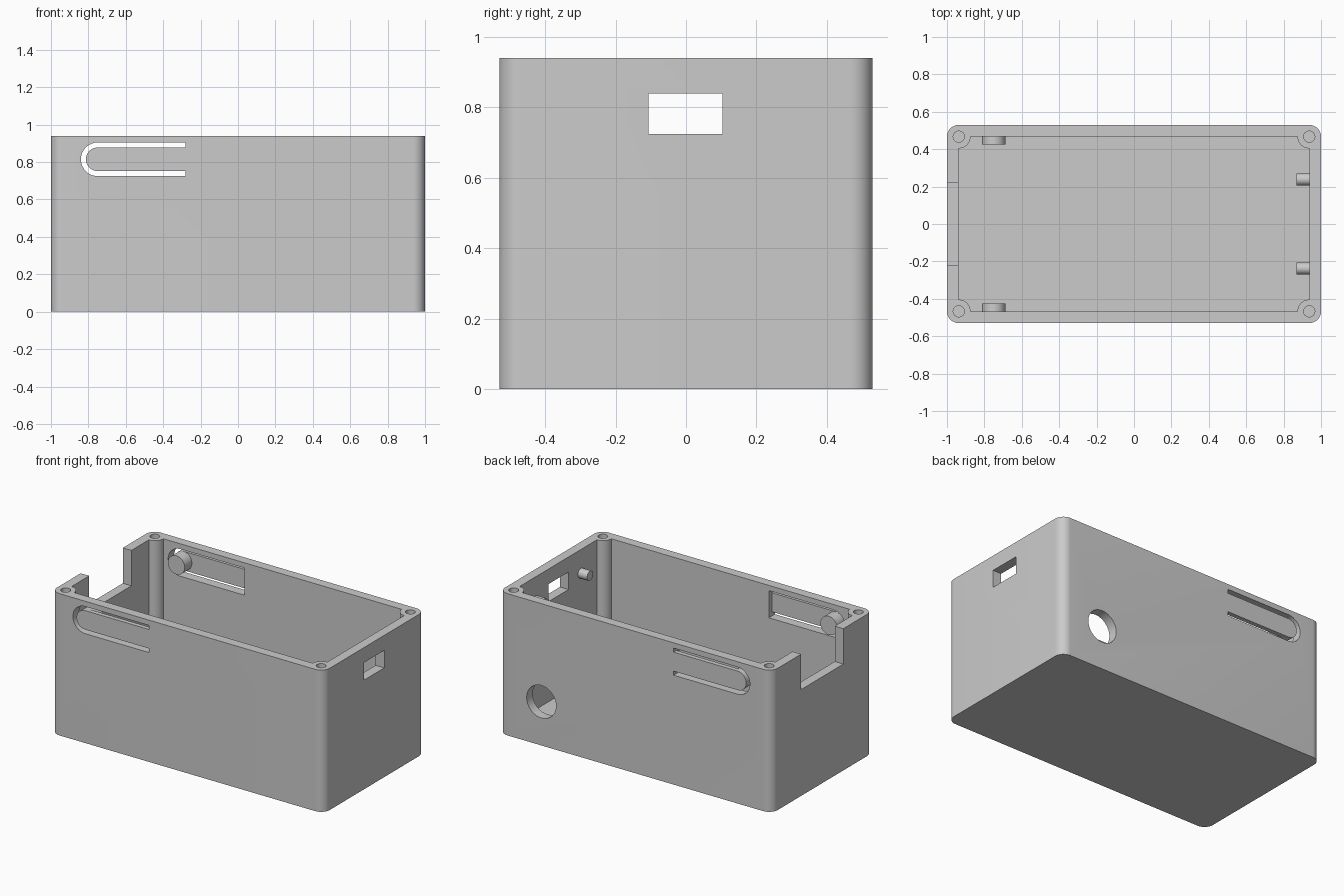
import bpy
import bmesh
from math import cos, sin, pi, radians
from mathutils import Vector

if "Cube" in bpy.data.objects:
    bpy.data.objects.remove(bpy.data.objects["Cube"])

LENGTH, DEPTH, HEIGHT = 2.0, 1.06, 0.94
CORNER = 0.063                       # outer corner and screw post radius
POST_X, POST_Y = 1 - CORNER, DEPTH / 2 - CORNER
FLOOR = 0.06
TONGUE_X, TONGUE_Z, ROOT_X = -0.75, 0.815, -0.28
PORT_Z = 0.783

grey = bpy.data.materials.new("plain grey")
grey.use_nodes = True
grey.diffuse_color = (0.6, 0.6, 0.6, 1)
grey.node_tree.nodes["Principled BSDF"].inputs["Base Color"].default_value = (0.6, 0.6, 0.6, 1)


def arc(cx, cy, r, start, end, steps=12):
    angles = [radians(start + (end - start) * i / steps) for i in range(steps + 1)]
    return [(cx + r * cos(a), cy + r * sin(a)) for a in angles]


def circle(cx, cy, r, steps=32):
    return arc(cx, cy, r, 0, 360, steps)[:-1]


def rect(x0, y0, x1, y1):
    return [(x0, y0), (x1, y0), (x1, y1), (x0, y1)]


def prism(name, points, axis, start, end):
    """Extrude a flat outline along one axis."""
    place = {"x": lambda p: (start, p[0], p[1]),
             "y": lambda p: (p[0], start, p[1]),
             "z": lambda p: (p[0], p[1], start)}[axis]
    bm = bmesh.new()
    face = bm.faces.new([bm.verts.new(place(p)) for p in points])
    grown = bmesh.ops.extrude_face_region(bm, geom=[face])["geom"]
    shift = Vector([(end - start) * (axis == a) for a in "xyz"])
    bmesh.ops.translate(bm, vec=shift,
                        verts=[v for v in grown if isinstance(v, bmesh.types.BMVert)])
    bmesh.ops.recalc_face_normals(bm, faces=bm.faces)
    mesh = bpy.data.meshes.new(name)
    bm.to_mesh(mesh)
    bm.free()
    mesh.materials.append(grey)
    obj = bpy.data.objects.new(name, mesh)
    bpy.context.collection.objects.link(obj)
    return obj


def select(obj):
    bpy.ops.object.select_all(action="DESELECT")
    obj.select_set(True)
    bpy.context.view_layer.objects.active = obj


def cut(target, points, axis, start, end):
    cutter = prism("cutter", points, axis, start, end)
    cutter.hide_render = True
    select(target)
    mod = target.modifiers.new("cut", "BOOLEAN")
    mod.operation, mod.solver, mod.object = "DIFFERENCE", "EXACT", cutter
    bpy.ops.object.modifier_apply(modifier=mod.name)
    bpy.data.objects.remove(cutter)


# Outer shell with rounded upright corners
corners = [(1, 1, 0), (-1, 1, 90), (-1, -1, 180), (1, -1, 270)]
outline, hollow = [], []
for sx, sy, turn in corners:
    outline += arc(sx * POST_X, sy * POST_Y, CORNER, turn, turn + 90)
    # The cavity curves around a screw post in each corner
    hollow += arc(sx * POST_X, sy * POST_Y, CORNER, turn + 270, turn + 180)
case = prism("case", outline, "z", 0, HEIGHT)
cut(case, hollow, "z", FLOOR, HEIGHT + 0.1)

# Screw holes
for sx, sy, turn in corners:
    cut(case, circle(sx * POST_X, sy * POST_Y, 0.03, 24), "z", HEIGHT - 0.3, HEIGHT + 0.1)

# Open notch and the port window in the end walls
cut(case, rect(-0.22, 0.705, 0.222, HEIGHT + 0.1), "x", -1.1, -0.9)
cut(case, rect(-0.107, 0.724, 0.104, 0.84), "x", 0.9, 1.1)

# Round cable hole in the back wall
cut(case, circle(0.69, 0.29, 0.108), "y", 0.4, 0.6)

# Spring tongues: inner recess, then a U-shaped slit through the wall
OUT_R, IN_R = 0.09, 0.063
outer = ([(ROOT_X, TONGUE_Z + OUT_R)]
         + arc(TONGUE_X, TONGUE_Z, OUT_R, 90, 270, 16)
         + [(ROOT_X, TONGUE_Z - OUT_R)])
inner = ([(ROOT_X, TONGUE_Z - IN_R)]
         + arc(TONGUE_X, TONGUE_Z, IN_R, 270, 90, 16)
         + [(ROOT_X, TONGUE_Z + IN_R)])
parts = [case]
for side, label in ((-1, "front"), (1, "back")):
    cut(case, outer, "y", side * 0.4, side * 0.5)
    cut(case, outer + inner, "y", side * 0.4, side * 0.6)
    # Push button on the inner face of the tongue tip
    parts.append(prism(label + "_button", circle(TONGUE_X, TONGUE_Z, IN_R - 0.001),
                       "y", side * 0.425, side * 0.505))
    # Locating pin beside the port window
    parts.append(prism(label + "_pin", circle(side * 0.238, PORT_Z, 0.032, 24),
                       "x", 0.87, 0.96))

for part in parts:
    select(part)
    bpy.ops.object.shade_smooth_by_angle(angle=pi / 6)
